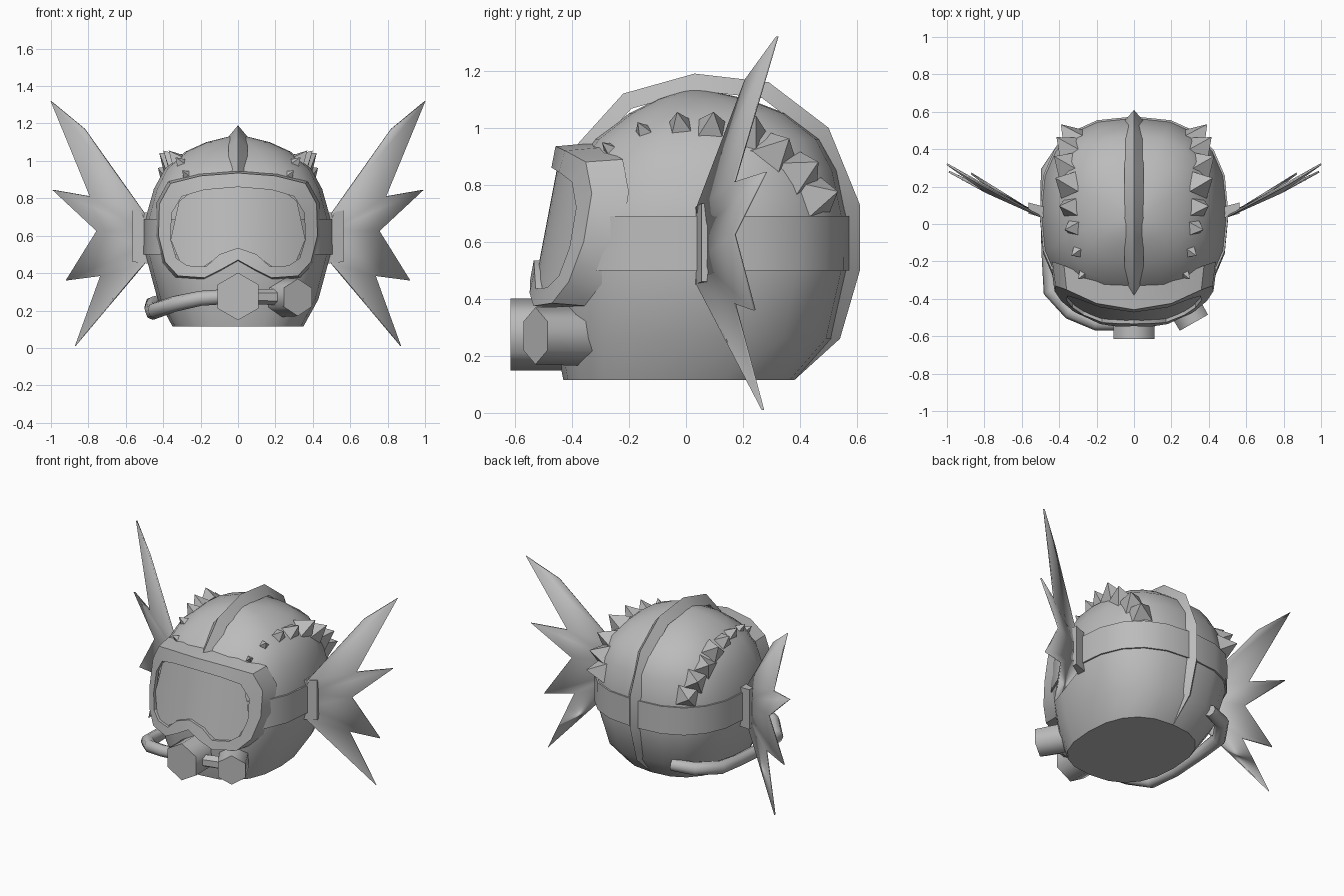
import bpy, bmesh, math
from mathutils import Vector

cube = bpy.data.objects.get("Cube")
if cube:
    bpy.data.objects.remove(cube)

grey = bpy.data.materials.new("plain_grey")
grey.use_nodes = True
grey.diffuse_color = (0.5, 0.5, 0.5, 1)
grey.node_tree.nodes["Principled BSDF"].inputs["Base Color"].default_value = (0.5, 0.5, 0.5, 1)


def make(name, verts, faces, smooth=None):
    mesh = bpy.data.meshes.new(name)
    mesh.from_pydata([tuple(v) for v in verts], [], faces)
    bm = bmesh.new()
    bm.from_mesh(mesh)
    bmesh.ops.recalc_face_normals(bm, faces=bm.faces)
    bm.to_mesh(mesh)
    bm.free()
    mesh.materials.append(grey)
    obj = bpy.data.objects.new(name, mesh)
    bpy.context.collection.objects.link(obj)
    if smooth:
        bpy.ops.object.select_all(action='DESELECT')
        obj.select_set(True)
        bpy.context.view_layer.objects.active = obj
        bpy.ops.object.shade_smooth_by_angle(angle=math.radians(smooth))
    return obj


def loft(name, rings, caps=(), closed_rows=False, smooth=None):
    """Skin equal-length closed rings; caps lists the ring indices to fill."""
    n, m = len(rings[0]), len(rings)
    verts = [v for r in rings for v in r]
    faces = [(i * n + j, i * n + (j + 1) % n, (i + 1) % m * n + (j + 1) % n, (i + 1) % m * n + j)
             for i in range(m if closed_rows else m - 1) for j in range(n)]
    faces += [tuple(range(c * n, c * n + n)) for c in caps]
    return make(name, verts, faces, smooth)


def head_ring(z, half, front, back, grow=0.0, n=20):
    """Squared-off oval cross-section."""
    pts = []
    for k in range(n):
        a = 2 * math.pi * k / n
        c, s = math.cos(a), math.sin(a)
        x = math.copysign(abs(c) ** 0.8, c) * (half + grow)
        y = math.copysign(abs(s) ** 0.8, s) * ((back - front) / 2 + grow)
        pts.append((x, y + (front + back) / 2, z))
    return pts


# Head: stacked oval sections
sections = [(0.115, .35, -.43, .38), (0.26, .43, -.46, .51), (0.5, .495, -.47, .565),
            (0.69, .495, -.45, .565), (0.85, .45, -.40, .53), (0.96, .39, -.32, .47),
            (1.05, .28, -.20, .35), (1.1, .17, -.10, .22), (1.13, .05, -.01, .08)]
loft("head", [head_ring(*s) for s in sections], (0, len(sections) - 1), smooth=30)

# Mask strap around the head
strap = [head_ring(*sections[i], grow=g) for i, g in ((2, -.02), (2, .01), (3, .01), (3, -.02))]
loft("mask_strap", strap, closed_rows=True, smooth=30)

# Ridge running over the head from brow to nape
outer = [(-.41, .91), (-.22, 1.12), (.03, 1.19), (.29, 1.16), (.5, 1.0), (.61, .73),
         (.61, .5), (.54, .26), (.38, .115)]
centre = Vector((.05, .6))
ridge = []
for y, z in outer:
    p = Vector((y, z))
    low = p + (centre - p).normalized() * .06
    ridge.append([(-.05, low.x, low.y), (0, y, z), (.05, low.x, low.y)])
loft("head_ridge", ridge, (0, len(ridge) - 1), smooth=35)

# Rows of pointed scales on both sides
scales = [(.26, -.25, .91), (.29, -.14, .97), (.32, -.02, 1.0), (.345, .09, 1.0), (.365, .22, .99),
          (.37, .32, .92), (.36, .41, .85), (.34, .47, .76)]
for side, label in ((1, "left"), (-1, "right")):
    for k, (x, y, z) in enumerate(scales):
        base = Vector((x * side, y, z))
        out = (base - Vector((0, .05, .65))).normalized()
        u = out.cross(Vector((side, 0, 0))).normalized()
        w = out.cross(u)
        size = .035 + .004 * min(k, 5)
        corners = [base - out * .03 + (u * a + w * b) * size * 1.2
                   for a, b in ((1, -1), (1, 1), (-1, 1), (-1, -1))]
        tip = base + out * (.05 + size * .6)
        make(f"{label}_scale_{k + 1}", corners + [tip],
             [(0, 1, 4), (1, 2, 4), (2, 3, 4), (3, 0, 4), (3, 2, 1, 0)])

# Webbed side fins: roots, ray tips, and notches between the rays
roots = [(.5, .04, .72), (.5, .05, .63), (.5, .05, .54), (.5, .04, .45)]
tips = [(1, .32, 1.32), (.99, .28, .845), (.92, .24, .36), (.87, .27, .01)]
notches = [(.79, .17, .81), (.755, .17, .625), (.735, .17, .385)]
bends = [(.82, .21, 1.17), (.68, .15, .25)]
fin_faces = [(0, 11, 4), (3, 7, 12)]
for i in range(3):
    fin_faces += [(i, 4 + i, 8 + i), (i, 8 + i, i + 1), (i + 1, 8 + i, 5 + i)]
for side, label in ((1, "left"), (-1, "right")):
    fin = make(f"{label}_fin", [(x * side, y, z) for x, y, z in roots + tips + notches + bends],
               fin_faces, smooth=40)
    mod = fin.modifiers.new("thickness", 'SOLIDIFY')
    mod.thickness, mod.offset = .01, 0
    root = [[(x * side, y, z) for y, z in ((y0, lo), (y0 + .06, lo), (y0 + .06, hi), (y0, hi))]
            for x, y0, lo, hi in ((.47, .03, .45, .72), (.565, .055, .46, .735))]
    loft(f"{label}_fin_root", root, (0, 1))


# Diving mask: curved frame and recessed pane
def mirror(half):
    return half + [(-x, z) for x, z in reversed(half[1:-1])]


def mask_y(x, z):
    return -.55 + .19 * (z - .45) + .9 * x * x


def on_mask(outline, back, grow=1.0):
    return [(x * grow, mask_y(x, z) + back, .65 + (z - .65) * grow) for x, z in outline]


rim = mirror([(0, .935), (.2, .92), (.36, .88), (.42, .77), (.425, .6), (.39, .46), (.32, .385),
              (.18, .375), (.09, .42), (0, .47)])
opening = mirror([(0, .86), (.18, .845), (.3, .81), (.355, .72), (.36, .58), (.33, .48), (.27, .44),
                  (.17, .435), (.1, .5), (0, .535)])
loft("mask_frame", [on_mask(opening, .03), on_mask(opening, 0), on_mask(rim, 0),
                    on_mask(rim, .13, 1.04)], smooth=30)
pane = on_mask(opening, .02)
half = len(pane) // 2
strips = [(k, k + 1, len(pane) - k - 1, (len(pane) - k) % len(pane)) for k in range(1, half - 1)]
# The pane is bridged in vertical columns so it follows the curve
cols = [i / 8 * .36 for i in range(-8, 9)]


def edge_height(x, chain):
    for (x0, z0), (x1, z1) in zip(chain, chain[1:]):
        if min(x0, x1) <= abs(x) <= max(x0, x1):
            return z0 + (z1 - z0) * (abs(x) - x0) / (x1 - x0)
    return chain[-1][1]


top_chain, low_chain = opening[:5], opening[4:half + 1]
grid = []
for x in cols:
    for z in (edge_height(x, top_chain), edge_height(x, low_chain)):
        grid.append((x, mask_y(x, z) + .02, z))
make("mask_pane", grid, [(2 * i, 2 * i + 1, 2 * i + 3, 2 * i + 2) for i in range(len(cols) - 1)],
     smooth=30)


# Breathing gear: six-sided prisms and tubes
def tube(name, path, radii, sides=6, smooth=50):
    pts = [Vector(p) for p in path]
    rings = []
    for i, p in enumerate(pts):
        d = (pts[min(i + 1, len(pts) - 1)] - pts[max(i - 1, 0)]).normalized()
        u = d.cross(Vector((0, 0, 1))).normalized()
        v = u.cross(d)
        turn = [2 * math.pi * k / sides for k in range(sides)]
        rings.append([p + (u * math.sin(a) + v * math.cos(a)) * radii[i] for a in turn])
    return loft(name, rings, (0, len(rings) - 1), smooth=smooth)


tube("mouthpiece", [(0, -.615, .275), (0, -.40, .275)], (.127, .127), smooth=65)
tube("side_canister", [(.32, -.528, .27), (.225, -.36, .27)], (.1, .105), smooth=65)
tube("connector", [(.08, -.52, .275), (.26, -.46, .27)], (.04, .045))
tube("air_hose", [(-.06, -.53, .275), (-.2, -.53, .265), (-.34, -.47, .235), (-.44, -.36, .2),
                  (-.455, -.15, .19), (-.46, .1, .21), (-.455, .28, .23), (-.36, .42, .25),
                  (-.22, .47, .26)],
     (.04, .04, .042, .045, .04, .04, .045, .045, .04), sides=8)
